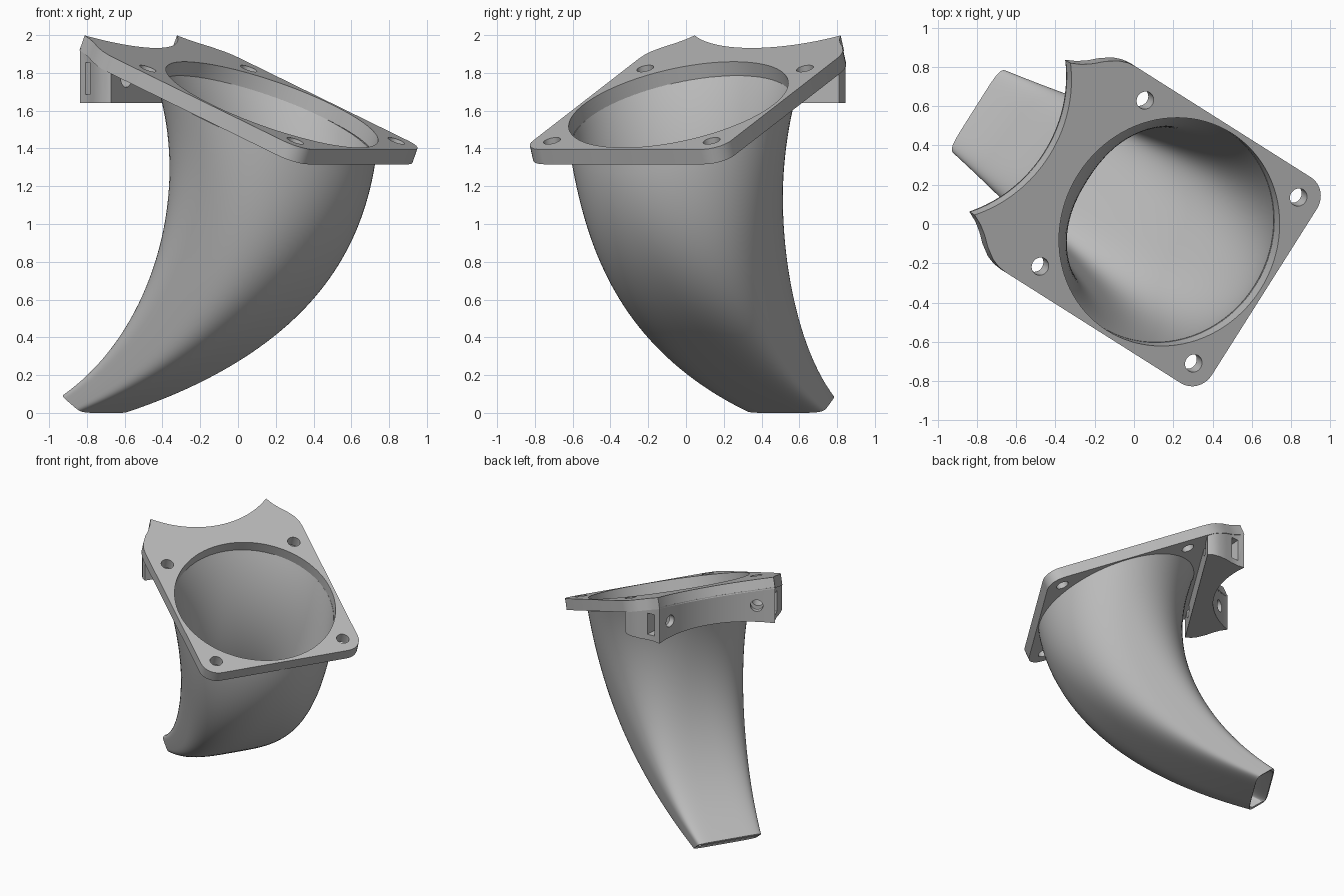
import bpy, bmesh
from math import sin, cos, tan, asin, pi, radians, copysign
from mathutils import Matrix, Vector

if "Cube" in bpy.data.objects:
    bpy.data.objects.remove(bpy.data.objects["Cube"])

grey = bpy.data.materials.new("plain grey")
grey.use_nodes = True
grey.diffuse_color = (0.5, 0.5, 0.5, 1)
grey.node_tree.nodes["Principled BSDF"].inputs["Base Color"].default_value = (0.5, 0.5, 0.5, 1)

TILT = radians(22.5)
FACE_Z = 1.632        # height of the flange face at the bore centre
THICK = 0.085
# Local frame: x runs towards the clamp side, y across the symmetric width
BASE = Matrix.Translation((0.18, -0.04, 0)) @ Matrix.Rotation(radians(147.7), 4, "Z")
FLANGE = BASE @ Matrix.Translation((0, 0, FACE_Z)) @ Matrix.Rotation(-TILT, 4, "Y")


def make_object(name, bm, matrix):
    mesh = bpy.data.meshes.new(name)
    bm.to_mesh(mesh)
    bm.free()
    mesh.transform(matrix)
    mesh.materials.append(grey)
    obj = bpy.data.objects.new(name, mesh)
    bpy.context.collection.objects.link(obj)
    return obj


def prism(name, outline, low, high, matrix):
    """Extrude an outline between two height functions."""
    bm = bmesh.new()
    bottom = [bm.verts.new((x, y, low(x))) for x, y in outline]
    top = [bm.verts.new((x, y, high(x))) for x, y in outline]
    bm.faces.new(bottom[::-1])
    bm.faces.new(top)
    n = len(outline)
    for i in range(n):
        j = (i + 1) % n
        bm.faces.new((bottom[i], bottom[j], top[j], top[i]))
    bmesh.ops.recalc_face_normals(bm, faces=bm.faces)
    return make_object(name, bm, matrix)


def cylinder(radius, length, matrix, sides=32):
    bm = bmesh.new()
    bmesh.ops.create_cone(bm, cap_ends=True, segments=sides, radius1=radius,
                          radius2=radius, depth=length)
    return make_object("cutter", bm, matrix)


def box(size, matrix):
    bm = bmesh.new()
    bmesh.ops.create_cube(bm, size=1)
    bmesh.ops.scale(bm, vec=size, verts=bm.verts)
    return make_object("cutter", bm, matrix)


def cut(obj, cutters):
    bpy.context.view_layer.objects.active = obj
    for c in cutters:
        c.hide_render = True
        mod = obj.modifiers.new("cut", "BOOLEAN")
        mod.operation = "DIFFERENCE"
        mod.solver = "EXACT"
        mod.object = c
        bpy.ops.object.modifier_apply(modifier=mod.name)
        bpy.data.objects.remove(c)


def smooth(obj, angle=30):
    bpy.ops.object.select_all(action="DESELECT")
    obj.select_set(True)
    bpy.context.view_layer.objects.active = obj
    bpy.ops.object.shade_smooth_by_angle(angle=radians(angle))


def arc(cx, radius, half_width, steps=32):
    """Concave clamp arc running from +y to -y."""
    end = asin(half_width / radius)
    angles = [end - 2 * end * i / steps for i in range(steps + 1)]
    return [(cx - radius * cos(a), radius * sin(a)) for a in angles]


def mirrored(half, clamp):
    """Close a +y half outline with its mirror and the clamp arc."""
    return half + clamp + [(x, -y) for x, y in reversed(half)]


# Flange plate with rounded low corners and flared clamp ears
corner = [(-0.5 - 0.12 * cos(a), 0.5 + 0.12 * sin(a))
          for a in (i * pi / 16 for i in range(9))]
flare = [(0.64, 0.62), (0.69, 0.615), (0.74, 0.598), (0.80, 0.56), (0.85, 0.517), (0.90, 0.483)]
plate = prism("flange_plate", mirrored(corner + flare, arc(1.474, 0.69, 0.457)),
              lambda x: -THICK, lambda x: 0, FLANGE)
cutters = [cylinder(0.594, 0.5, FLANGE, 96)]
for sx in (-0.5, 0.5):
    for sy in (-0.5, 0.5):
        cutters.append(cylinder(0.046, 0.5, FLANGE @ Matrix.Translation((sx, sy, 0))))
cut(plate, cutters)
smooth(plate)

# Clamp block hanging below the ears, with a flat base
ARC_X = 1.484
ear = [(0.624, 0.61)] + [(x * cos(TILT) + 0.03, y - 0.003) for x, y in flare[1:]]
block = prism("clamp_block", mirrored(ear, arc(ARC_X, 0.73, 0.457)),
              lambda x: 1.64, lambda x: FACE_Z - 0.08 + x * tan(TILT), BASE)
cutters = []
for side in (-1, 1):
    radial = (BASE @ Matrix.Translation((ARC_X, 0, 1.77))
              @ Matrix.Rotation(-side * radians(28), 4, "Z"))
    # bolt hole along the radius, then a nut slot opening sideways
    cutters.append(cylinder(0.046, 0.6, radial @ Matrix.Translation((-0.85, 0, 0))
                            @ Matrix.Rotation(pi / 2, 4, "Y")))
    cutters.append(box((0.06, 0.36, 0.17), radial @ Matrix.Translation((-0.80, side * 0.11, 0))))
cut(block, cutters)
smooth(block)


# Curved duct lofted from the round bore to a flat rounded nozzle
def bezier(points, t):
    weights = ((1 - t) ** 3, 3 * t * (1 - t) ** 2, 3 * t * t * (1 - t), t ** 3)
    return sum((Vector(p) * w for p, w in zip(points, weights)), Vector((0, 0)))


OUTER = [(-0.532, 1.315), (-0.446, 0.70), (0.174, 0.25), (1.038, 0.0)]
INNER = [(0.60, 1.784), (0.374, 1.10), (0.594, 0.43), (1.174, 0.10)]
RINGS, SIDES = 40, 80
bm = bmesh.new()
rings = []
for i in range(RINGS + 1):
    t = i / RINGS
    a, b = bezier(OUTER, t), bezier(INNER, t)
    centre, half = (a + b) / 2, (b - a) / 2
    width = 0.613 - 0.363 * t
    power = 2 / (2 + 4 * t * t)
    ring = []
    for k in range(SIDES):
        f = 2 * pi * k / SIDES
        c = copysign(abs(cos(f)) ** power, cos(f))
        s = copysign(abs(sin(f)) ** power, sin(f))
        p = centre + half * c
        ring.append(bm.verts.new((p.x, width * s, p.y)))
    rings.append(ring)
for upper, lower in zip(rings, rings[1:]):
    for k in range(SIDES):
        m = (k + 1) % SIDES
        bm.faces.new((upper[k], lower[k], lower[m], upper[m]))
duct = make_object("curved_duct", bm, BASE)
shell = duct.modifiers.new("wall", "SOLIDIFY")
shell.thickness = 0.02
shell.offset = -1
bpy.context.view_layer.objects.active = duct
bpy.ops.object.modifier_apply(modifier=shell.name)
smooth(duct, 40)
